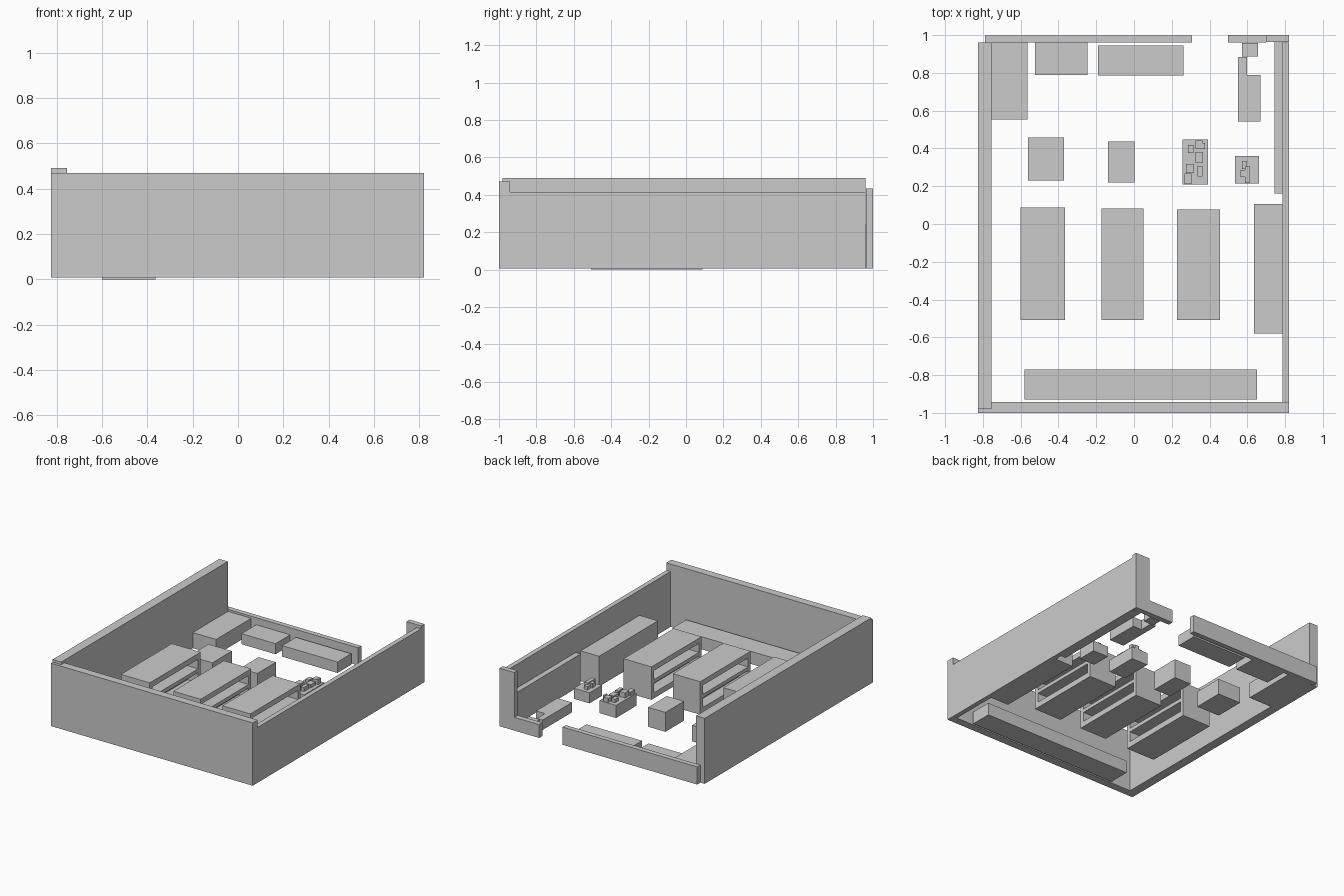
import bpy
import bmesh

BASE = 0.007


def add_boxes(name, boxes):
    """One object from boxes given as (x0, x1, y0, y1, z0, z1)."""
    bm = bmesh.new()
    for x0, x1, y0, y1, z0, z1 in boxes:
        for v in bmesh.ops.create_cube(bm, size=1)["verts"]:
            v.co = ((x0 + x1) / 2 + v.co.x * (x1 - x0),
                    (y0 + y1) / 2 + v.co.y * (y1 - y0),
                    (z0 + z1) / 2 + v.co.z * (z1 - z0))
    mesh = bpy.data.meshes.new(name)
    bm.to_mesh(mesh)
    bm.free()
    obj = bpy.data.objects.new(name, mesh)
    bpy.context.collection.objects.link(obj)
    return obj


def block(name, x0, x1, y0, y1, top, bottom=BASE):
    return add_boxes(name, [(x0, x1, y0, y1, bottom, top)])


def shelf_unit(name, x0, x1, y0, y1, z0, top):
    """Double-sided shop shelf: end panels, spine, three decks."""
    mid, end = (x0 + x1) / 2, 0.03
    h = top - z0
    a, b = y0 + end, y1 - end
    add_boxes(name, [
        (x0, x1, y0, a, z0, top),
        (x0, x1, b, y1, z0, top),
        (mid - 0.03, mid + 0.03, a, b, z0, top),
        (x0, x1, a, b, z0, z0 + 0.17 * h),
        (x0, x1, a, b, z0 + 0.46 * h, z0 + 0.57 * h),
        (x0, x1, a, b, z0 + 0.84 * h, top),
    ])


# outer walls
block("left_wall", -0.825, -0.755, -0.98, 0.96, 0.49)
block("front_wall", -0.825, 0.82, -1.0, -0.942, 0.47)
block("right_wall", 0.785, 0.82, -0.942, 0.96, 0.415)
block("back_low_wall", -0.79, 0.307, 0.961, 0.998, 0.137)
block("back_right_wall", 0.70, 0.82, 0.963, 1.0, 0.435)
block("back_right_low_wall", 0.497, 0.70, 0.961, 1.0, 0.105)

# fittings along the walls
block("right_wall_ledge", 0.745, 0.785, 0.162, 0.963, 0.24)
block("right_wall_cabinet", 0.635, 0.785, -0.58, 0.105, 0.23)
block("front_counter", -0.58, 0.65, -0.93, -0.77, 0.10)
block("corner_cabinet", -0.755, -0.565, 0.552, 0.961, 0.122)
block("back_counter_left", -0.525, -0.247, 0.79, 0.961, 0.085)
block("back_counter_right", -0.19, 0.262, 0.785, 0.945, 0.088)

# stepped checkout counter
block("checkout_counter", 0.55, 0.67, 0.543, 0.79, 0.08)
block("checkout_arm", 0.55, 0.597, 0.79, 0.883, 0.08)
block("checkout_back", 0.573, 0.657, 0.887, 0.957, 0.08)

# shelf islands
shelf_unit("shelf_left", -0.60, -0.365, -0.507, 0.087, 0.0, 0.26)
shelf_unit("shelf_middle", -0.173, 0.05, -0.507, 0.082, BASE, 0.25)
shelf_unit("shelf_right", 0.228, 0.455, -0.507, 0.077, BASE, 0.25)

# display stands
block("stand_left", -0.56, -0.37, 0.23, 0.457, 0.125)
block("stand_middle", -0.138, 0.003, 0.22, 0.437, 0.15)
block("stand_right", 0.257, 0.392, 0.21, 0.447, 0.10)
block("stand_far_right", 0.535, 0.663, 0.215, 0.36, 0.085)

# goods on the stands
goods = [
    (0.286, 0.315, 0.376, 0.418), (0.325, 0.362, 0.397, 0.442),
    (0.362, 0.376, 0.397, 0.428), (0.325, 0.366, 0.323, 0.380),
    (0.336, 0.362, 0.251, 0.307), (0.275, 0.318, 0.270, 0.318),
    (0.267, 0.304, 0.212, 0.268),
]
add_boxes("goods_right", [(*g, 0.10, 0.125 + 0.006 * (i % 3)) for i, g in enumerate(goods)])
goods = [(0.571, 0.598, 0.291, 0.333), (0.563, 0.587, 0.249, 0.286),
         (0.587, 0.614, 0.217, 0.305)]
add_boxes("goods_far_right", [(*g, 0.085, 0.11 + 0.006 * (i % 3)) for i, g in enumerate(goods)])
